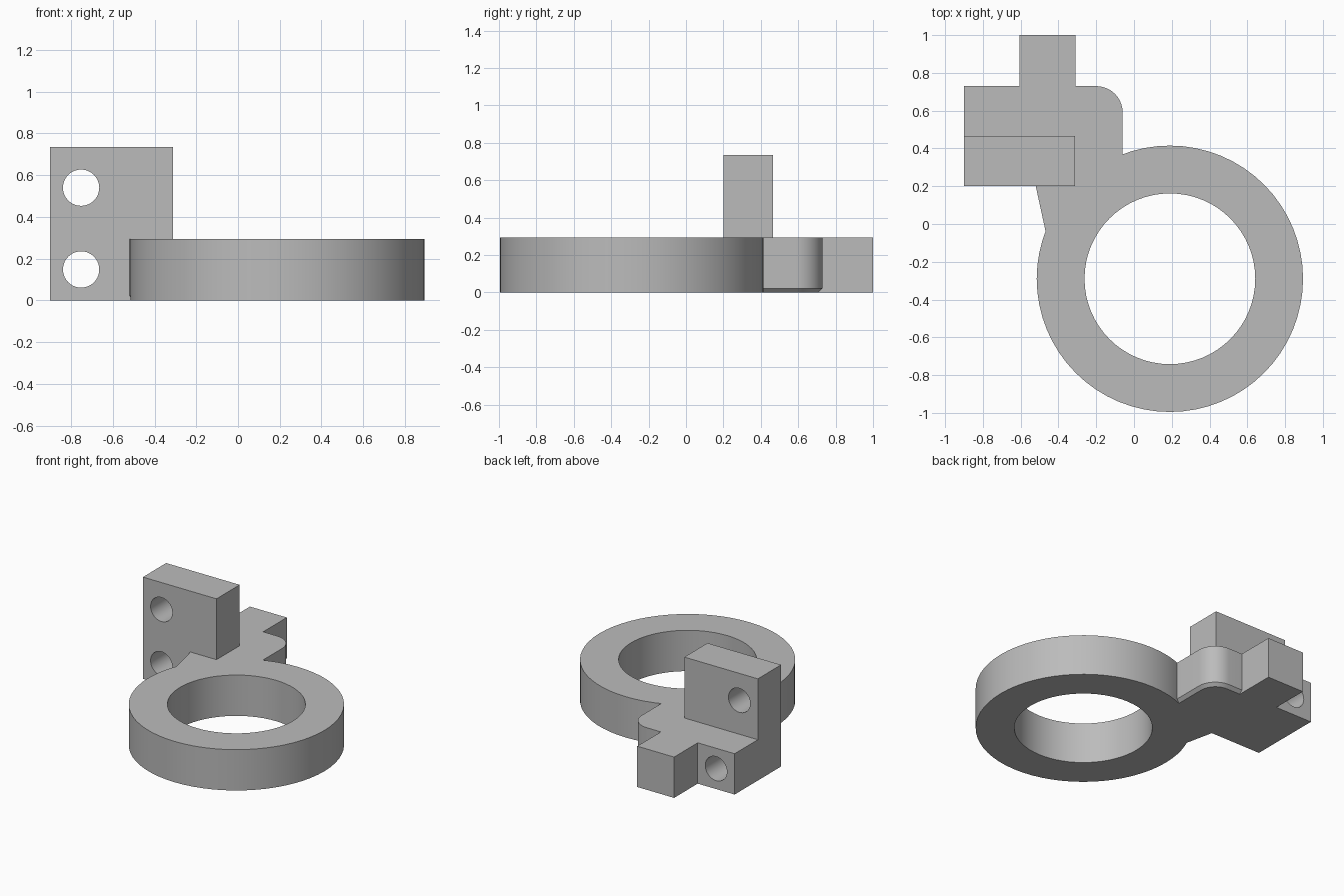
import bpy, bmesh, math
from mathutils import Matrix, Vector

cube = bpy.data.objects.get("Cube")
if cube:
    bpy.data.objects.remove(cube, do_unlink=True)

THICK = 0.295
RING = Vector((0.19, -0.29, THICK / 2))

grey = bpy.data.materials.new("plain grey")
grey.use_nodes = True
grey.diffuse_color = (0.5, 0.5, 0.5, 1)
grey.node_tree.nodes["Principled BSDF"].inputs["Base Color"].default_value = grey.diffuse_color


def finish(name, bm):
    bmesh.ops.recalc_face_normals(bm, faces=bm.faces)
    mesh = bpy.data.meshes.new(name)
    bm.to_mesh(mesh)
    bm.free()
    mesh.materials.append(grey)
    ob = bpy.data.objects.new(name, mesh)
    bpy.context.collection.objects.link(ob)
    return ob


def box(name, low, high):
    bm = bmesh.new()
    low, high = Vector(low), Vector(high)
    place = Matrix.Translation((low + high) / 2) @ Matrix.Diagonal((high - low).to_4d())
    bmesh.ops.create_cube(bm, size=1, matrix=place)
    return finish(name, bm)


def cylinder(name, centre, radius, depth, sides, along_y=False):
    bm = bmesh.new()
    place = Matrix.Translation(centre)
    if along_y:
        place = place @ Matrix.Rotation(math.pi / 2, 4, "X")
    bmesh.ops.create_cone(bm, cap_ends=True, segments=sides, radius1=radius,
                          radius2=radius, depth=depth, matrix=place)
    return finish(name, bm)


def neck(name, outline, chamfer):
    """Upright prism with its bottom edge chamfered."""
    bm = bmesh.new()
    base = bm.faces.new([bm.verts.new((x, y, 0)) for x, y in outline])
    top = bmesh.ops.extrude_face_region(bm, geom=[base], use_keep_orig=True)
    bmesh.ops.translate(bm, vec=(0, 0, THICK),
                        verts=[v for v in top["geom"] if isinstance(v, bmesh.types.BMVert)])
    bmesh.ops.recalc_face_normals(bm, faces=bm.faces)
    rim = [e for e in bm.edges if all(v.co.z < 0.001 for v in e.verts)]
    bmesh.ops.bevel(bm, geom=rim, offset=chamfer, segments=1, affect="EDGES")
    return finish(name, bm)


def combine(target, other, operation):
    mod = target.modifiers.new(operation.lower(), "BOOLEAN")
    mod.operation = operation
    mod.solver = "EXACT"
    mod.object = other
    bpy.context.view_layer.objects.active = target
    bpy.ops.object.modifier_apply(modifier=mod.name)
    bpy.data.objects.remove(other, do_unlink=True)


# Ring body
bracket = cylinder("ring_bracket", RING, 0.705, THICK, 64)

# Neck with one rounded corner, reaching into the ring and the foot
corner = [(-0.2 + 0.14 * math.cos(a), 0.59 + 0.14 * math.sin(a))
          for a in (math.pi / 2 * i / 10 for i in range(11))]
outline = [(-0.545, 0.315), (-0.47, -0.03), (-0.44, -0.17), (-0.3, -0.1),
           (-0.2, 0.12), (-0.06, 0.2)] + corner + [(-0.5, 0.73)]
combine(bracket, neck("neck", outline, 0.022), "UNION")

# Foot, rear tab and upright plate
combine(bracket, box("foot", (-0.9, 0.2, 0), (-0.45, 0.73, THICK)), "UNION")
combine(bracket, box("rear_tab", (-0.605, 0.3, 0), (-0.31, 1, THICK)), "UNION")
combine(bracket, box("upright_plate", (-0.9, 0.2, 0), (-0.312, 0.465, 0.735)), "UNION")

# Ring bore and the two mounting holes
combine(bracket, cylinder("bore", RING, 0.452, 1, 64), "DIFFERENCE")
for z in (0.148, 0.54):
    combine(bracket, cylinder("bolt_hole", (-0.752, 0.45, z), 0.087, 1, 40, True), "DIFFERENCE")

# Smooth curved walls, crisp edges
bpy.ops.object.select_all(action="DESELECT")
bracket.select_set(True)
bpy.context.view_layer.objects.active = bracket
bpy.ops.object.shade_smooth_by_angle(angle=math.radians(25))
